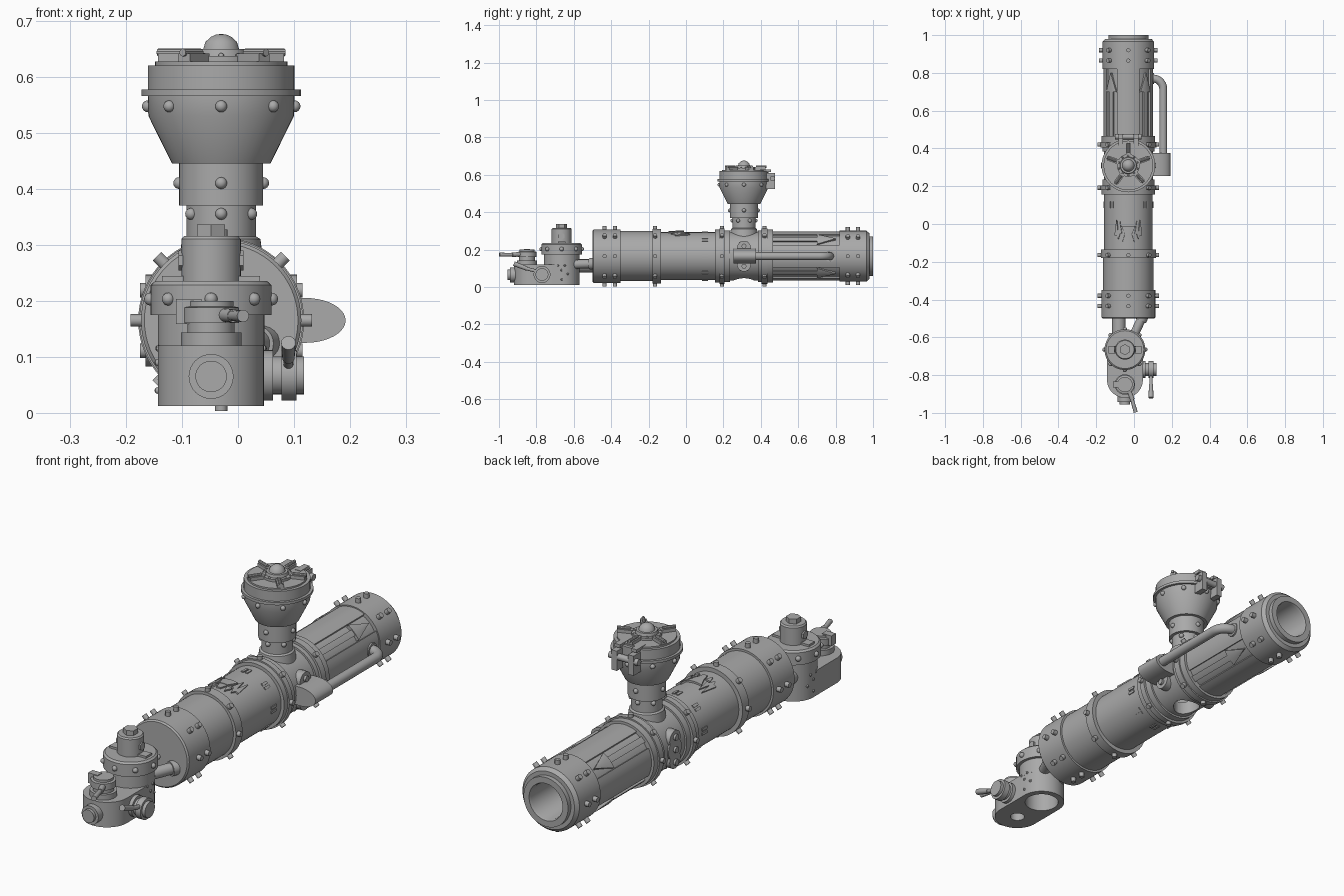
import bpy, bmesh, math
from math import pi, sin, cos, radians
from mathutils import Matrix, Vector

if "Cube" in bpy.data.objects:
    bpy.data.objects.remove(bpy.data.objects["Cube"])

grey = bpy.data.materials.new("plain grey metal")
grey.use_nodes = True
colour = (0.4, 0.4, 0.4, 1)
grey.diffuse_color = colour
grey.node_tree.nodes["Principled BSDF"].inputs["Base Color"].default_value = colour

CX, CZ = -0.03, 0.165      # barrel axis
DX = -0.048                # valve block centre line
parts = []


def finish(name, bm):
    bmesh.ops.recalc_face_normals(bm, faces=bm.faces)
    me = bpy.data.meshes.new(name)
    bm.to_mesh(me)
    bm.free()
    me.materials.append(grey)
    ob = bpy.data.objects.new(name, me)
    bpy.context.collection.objects.link(ob)
    parts.append(ob)
    return ob


def frame(origin, axis):
    return Matrix.Translation(origin) @ Vector(axis).to_track_quat('Z', 'Y').to_matrix().to_4x4()


def lathe(name, profile, origin, axis=(0, 0, 1), n=48):
    """Spin (radius, height) pairs around an axis."""
    bm = bmesh.new()
    m = frame(origin, axis)
    rings = []
    for r, h in profile:
        k = 1 if r == 0 else n
        rings.append([bm.verts.new(m @ Vector((r * cos(2 * pi * i / n), r * sin(2 * pi * i / n), h)))
                      for i in range(k)])
    for a, b in zip(rings, rings[1:]):
        for i in range(n):
            j = (i + 1) % n
            quad = [a[i % len(a)], a[j % len(a)], b[j % len(b)], b[i % len(b)]]
            bm.faces.new(list(dict.fromkeys(quad)))
    return finish(name, bm)


def add_rod(bm, p, q, r, n=16, r2=None):
    p, q = Vector(p), Vector(q)
    bmesh.ops.create_cone(bm, cap_ends=True, segments=n, radius1=r, radius2=r if r2 is None else r2,
                          depth=(q - p).length, matrix=frame((p + q) / 2, q - p))


def rod(name, p, q, r, n=24):
    bm = bmesh.new()
    add_rod(bm, p, q, r, n)
    return finish(name, bm)


def add_box(bm, m, size):
    bmesh.ops.create_cube(bm, size=1, matrix=m @ Matrix.Diagonal((*size, 1)))


def barrel_bolts(name, rows, r, tip, size=0.011, count=8):
    bm = bmesh.new()
    for y in rows:
        for i in range(count):
            a = 2 * pi * i / count
            d, c = Vector((sin(a), 0, cos(a))), Vector((CX, y, CZ))
            add_rod(bm, c + d * (r - 0.02), c + d * tip, size, 12)
    finish(name, bm)


def dome_rivets(name, centre, r, count, size=0.0105, turn=0):
    bm = bmesh.new()
    for i in range(count):
        a = 2 * pi * i / count + turn
        p = Vector(centre) + Vector((sin(a), cos(a), 0)) * r
        bmesh.ops.create_uvsphere(bm, u_segments=12, v_segments=8, radius=size,
                                  matrix=Matrix.Translation(p))
    finish(name, bm)


def add_plate(bm, y0, y1, w0, w1, mid, r, base, steps=8):
    """Curved plate hugging the barrel; half widths and centre are in degrees from the top."""
    def loop(y, w, rad):
        return [bm.verts.new((CX + rad * sin(radians(mid + w * t)), y, CZ + rad * cos(radians(mid + w * t))))
                for t in [2 * i / steps - 1 for i in range(steps + 1)]]
    a, b, c, d = loop(y0, w0, base), loop(y0, w0, r), loop(y1, w1, r), loop(y1, w1, base)
    for p, q in ((a, b), (b, c), (c, d), (d, a)):
        for i in range(steps):
            bm.faces.new((p[i], p[i + 1], q[i + 1], q[i]))
    for k in (0, steps):
        bm.faces.new((a[k], b[k], c[k], d[k]))


def cut(ob, cutter):
    mod = ob.modifiers.new("hole", 'BOOLEAN')
    mod.operation, mod.object, mod.solver = 'DIFFERENCE', cutter, 'EXACT'
    dep = bpy.context.evaluated_depsgraph_get()
    ob.data = bpy.data.meshes.new_from_object(ob.evaluated_get(dep))
    ob.modifiers.clear()
    parts.remove(cutter)
    bpy.data.objects.remove(cutter)


# Main barrel with stepped collars and an open bore
barrel = lathe("barrel", [
    (0, -0.5), (0.137, -0.5), (0.143, -0.494), (0.143, -0.35), (0.134, -0.35), (0.134, -0.18),
    (0.146, -0.18), (0.146, -0.135), (0.128, -0.135), (0.128, 0.155), (0.142, 0.155), (0.142, 0.18),
    (0.148, 0.18), (0.148, 0.205), (0.138, 0.205), (0.138, 0.235), (0.13, 0.235), (0.13, 0.385),
    (0.138, 0.385), (0.138, 0.405), (0.148, 0.405), (0.148, 0.435), (0.142, 0.435), (0.142, 0.465),
    (0.121, 0.465), (0.121, 0.82), (0.136, 0.82), (0.136, 0.965), (0.123, 0.98), (0.106, 0.98),
    (0.106, 1.0), (0.08, 1.0), (0.076, 0.99), (0.076, 0.1), (0, 0.1)],
    (CX, 0, CZ), (0, 1, 0), 64)
cut(barrel, rod("hole_cutter", (CX, 0.31, -0.1), (CX, 0.31, 0.1), 0.055, 32))

barrel_bolts("front_collar_bolts", (-0.435, -0.38), 0.143, 0.162)
barrel_bolts("rear_collar_bolts", (0.865, 0.92), 0.136, 0.155)
barrel_bolts("ring_bolts", (-0.165, 0.192, 0.42), 0.146, 0.162)

# Raised panels with arrows lying in the channels between them
bm = bmesh.new()
for mid in range(0, 360, 90):
    add_plate(bm, 0.46, 0.825, 27, 27, mid, 0.131, 0.11)
finish("barrel_panels", bm)
bm = bmesh.new()
for mid in range(45, 360, 90):
    add_plate(bm, 0.465, 0.71, 6, 6, mid, 0.13, 0.11)
    add_plate(bm, 0.70, 0.80, 16, 0.3, mid, 0.134, 0.11)
finish("barrel_arrows", bm)

# Raised tally marks and a spiked crest on the middle section
bm = bmesh.new()
for mid in range(0, 360, 45):
    for k in (-4, 4):
        add_plate(bm, 0.085, 0.118, 2.5, 2.5, mid + k, 0.132, 0.12, 2)
finish("tally_marks", bm)
bm = bmesh.new()
add_plate(bm, -0.055, -0.01, 8, 16, 0, 0.136, 0.12)
add_plate(bm, -0.09, -0.055, 4, 8, 0, 0.134, 0.12)
for s in (-1, 1):
    for mid, y0, y1 in ((20, -0.05, 0.015), (28, -0.06, 0.022), (14, -0.06, -0.095), (24, -0.05, -0.08)):
        add_plate(bm, y0, y1, 5, 0.4, s * mid, 0.135, 0.12, 4)
finish("spiked_crest", bm)

# Hopper: neck, funnel, lid and dome
HY = 0.31
lathe("hopper", [
    (0, 0.25), (0.078, 0.25), (0.07, 0.31), (0.062, 0.315), (0.062, 0.37), (0.075, 0.37), (0.075, 0.445),
    (0.088, 0.445), (0.13, 0.53), (0.131, 0.565), (0.142, 0.565), (0.142, 0.577), (0.131, 0.577),
    (0.131, 0.62), (0.118, 0.62), (0.118, 0.627), (0.06, 0.627), (0.06, 0.637), (0.045, 0.637),
    (0.042, 0.649), (0.032, 0.649), (0.028, 0.662), (0.018, 0.671), (0.009, 0.675), (0, 0.676)],
    (CX, HY, 0))
dome_rivets("funnel_rivets", (CX, HY, 0.547), 0.131, 8)
dome_rivets("neck_rivets_upper", (CX, HY, 0.41), 0.075, 4)
dome_rivets("neck_rivets_lower", (CX, HY, 0.355), 0.062, 6)
dome_rivets("lid_rivets", (CX, HY, 0.637), 0.052, 10, 0.005)

bm = bmesh.new()
for deg in (-48, -125, 20, 90, 160):
    m = Matrix.Translation((CX, HY, 0.632)) @ Matrix.Rotation(radians(deg), 4, 'Z') @ Matrix.Translation((0.085, 0, 0))
    add_box(bm, m, (0.06, 0.026, 0.018))
    add_rod(bm, m @ Vector((-0.02, 0, 0.011)), m @ Vector((0.035, 0, 0.011)), 0.007, 10)
finish("lid_arms", bm)

bm = bmesh.new()
for s in (-1, 1):
    add_box(bm, Matrix.Translation((CX + s * 0.04, HY + 0.142, 0.567)), (0.026, 0.05, 0.085))
    add_box(bm, Matrix.Translation((CX + s * 0.04, HY + 0.115, 0.622)), (0.026, 0.06, 0.014))
add_rod(bm, (CX - 0.07, HY + 0.152, 0.58), (CX + 0.07, HY + 0.152, 0.58), 0.014)
finish("lid_hinge", bm)

# Oval flanges on both sides of the barrel
bm = bmesh.new()
for s in (-1, 1):
    for dz in (-0.045, 0, 0.045):
        add_rod(bm, (CX + s * 0.08, HY, CZ + dz), (CX + s * 0.135, HY, CZ + dz), 0.037 if dz else 0.045, 24)
        add_rod(bm, (CX + s * 0.08, HY, CZ + dz * 1.2), (CX + s * 0.145, HY, CZ + dz * 1.2), 0.013, 12)
finish("side_flanges", bm)

# Side intake with rounded outline, and its bent pipe
bm = bmesh.new()
outline = [(0.08, 0.04)] + [(0.12 + 0.072 * cos(a), 0.04 * sin(a))
                            for a in [pi / 2 - pi * i / 20 for i in range(21)]] + [(0.08, -0.04)]
face = bm.faces.new([bm.verts.new((x, 0.255, CZ + z)) for x, z in outline])
ext = bmesh.ops.extrude_face_region(bm, geom=[face])
bmesh.ops.translate(bm, vec=(0, 0.12, 0), verts=[v for v in ext["geom"] if isinstance(v, bmesh.types.BMVert)])
finish("side_intake", bm)

path = [(0.155, 0.36), (0.155, 0.715)] + [(0.1 + 0.055 * cos(a), 0.715 + 0.055 * sin(a))
                                          for a in [pi / 2 * i / 8 for i in range(1, 9)]] + [(0.07, 0.77)]
bm = bmesh.new()
rings = []
for i, p in enumerate(path):
    a, b = path[max(i - 1, 0)], path[min(i + 1, len(path) - 1)]
    t = Vector((b[0] - a[0], b[1] - a[1], 0)).normalized()
    side = Vector((t.y, -t.x, 0))
    rings.append([bm.verts.new(Vector((*p, CZ)) + 0.021 * (side * cos(k * pi / 10) + Vector((0, 0, sin(k * pi / 10)))))
                  for k in range(20)])
for p, q in zip(rings, rings[1:]):
    for k in range(20):
        bm.faces.new((p[k], p[k - 1], q[k - 1], q[k]))
finish("side_pipe", bm)
rod("side_pipe_collar", (0.06, 0.77, CZ), (0.105, 0.77, CZ), 0.03)

# Valve block: rounded body with two holes in its underside
RY, FY = -0.665, -0.825
bm = bmesh.new()
outline = [(DX + 0.095 * cos(a), (RY if sin(a) > 0 else FY) + 0.095 * sin(a))
           for a in [2 * pi * (i + 0.5) / 48 for i in range(48)]]
face = bm.faces.new([bm.verts.new((x, y, 0.012)) for x, y in outline])
ext = bmesh.ops.extrude_face_region(bm, geom=[face])
bmesh.ops.translate(bm, vec=(0, 0, 0.108), verts=[v for v in ext["geom"] if isinstance(v, bmesh.types.BMVert)])
block = finish("valve_block", bm)
cut(block, rod("hole_cutter", (DX, RY, -0.1), (DX, RY, 0.1), 0.07, 32))
cut(block, rod("hole_cutter", (DX, FY, -0.1), (DX, FY, 0.09), 0.03, 24))

# Rear tower with flange and hexagonal cap
lathe("valve_tower", [(0, 0.11), (0.095, 0.11), (0.095, 0.175), (0.108, 0.175), (0.108, 0.228), (0.1, 0.235),
                      (0.053, 0.235), (0.053, 0.31), (0.048, 0.316), (0, 0.316)], (DX, RY, 0))
rod("tower_cap", (DX, RY, 0.31), (DX, RY, 0.336), 0.029, 6)
dome_rivets("flange_rivets", (DX, RY, 0.203), 0.108, 8, 0.0115)
bm = bmesh.new()
for s in (-1, 1):
    add_box(bm, Matrix.Translation((DX + s * 0.065, RY, 0.235)), (0.045, 0.04, 0.018))
    add_rod(bm, (DX + s * 0.04, RY, 0.272), (DX + s * 0.058, RY, 0.272), 0.018, 6)
finish("tower_lugs", bm)

# Front tap with its lever, nose plug and side tap
TY = -0.85
lathe("front_tap", [(0, 0.11), (0.054, 0.11), (0.054, 0.143), (0.042, 0.143), (0.042, 0.16), (0.05, 0.16),
                    (0.05, 0.188), (0.04, 0.19), (0.04, 0.2), (0, 0.2)], (DX, TY, 0))
bm = bmesh.new()
add_box(bm, Matrix.Translation((DX - 0.04, TY, 0.181)), (0.045, 0.03, 0.044))
add_rod(bm, (DX + 0.02, TY - 0.03, 0.175), (DX + 0.04, TY - 0.08, 0.173), 0.012)
add_rod(bm, (DX + 0.035, TY - 0.07, 0.173), (0.009, -0.997, 0.173), 0.009, 16, 0.011)
finish("front_tap_lever", bm)
lathe("nose_plug", [(0, 0.86), (0.04, 0.86), (0.04, 0.942), (0.028, 0.942), (0.028, 0.955), (0, 0.955)],
      (DX, 0, 0.065), (0, -1, 0), 32)
lathe("side_tap", [(0, 0), (0.045, 0), (0.045, 0.062), (0.034, 0.062), (0.034, 0.078), (0.045, 0.078),
                   (0.045, 0.104), (0.034, 0.104), (0.034, 0.118), (0, 0.118)], (0, -0.77, 0.067), (1, 0, 0), 32)
bm = bmesh.new()
add_rod(bm, (0.09, -0.78, 0.08), (0.09, -0.86, 0.1), 0.009)
add_rod(bm, (0.09, -0.85, 0.098), (0.09, -0.92, 0.125), 0.011, 16, 0.013)
finish("side_tap_lever", bm)

# Small rivets on the flanks of the block
bm = bmesh.new()
for s in (-1, 1):
    for a, z in ((-20, 0.06), (0, 0.09), (0, 0.04), (20, 0.07), (10, 0.115), (-12, 0.115)):
        p = (DX + s * 0.095 * cos(radians(a)), RY + 0.095 * sin(radians(a)), z)
        bmesh.ops.create_uvsphere(bm, u_segments=8, v_segments=6, radius=0.006, matrix=Matrix.Translation(p))
finish("block_rivets", bm)

# Pipes joining the block to the barrel
rod("straight_feed_pipe", (-0.08, -0.66, 0.115), (-0.08, -0.49, 0.115), 0.036)
rod("slanted_feed_pipe", (-0.02, -0.63, 0.12), (0.045, -0.49, 0.125), 0.024)
rod("slanted_pipe_collar", (0.035, -0.512, 0.124), (0.046, -0.488, 0.125), 0.031)

# Smooth shading with sharp edges kept
bpy.ops.object.select_all(action='DESELECT')
for ob in parts:
    ob.select_set(True)
bpy.context.view_layer.objects.active = parts[0]
bpy.ops.object.shade_smooth_by_angle(angle=radians(32))
